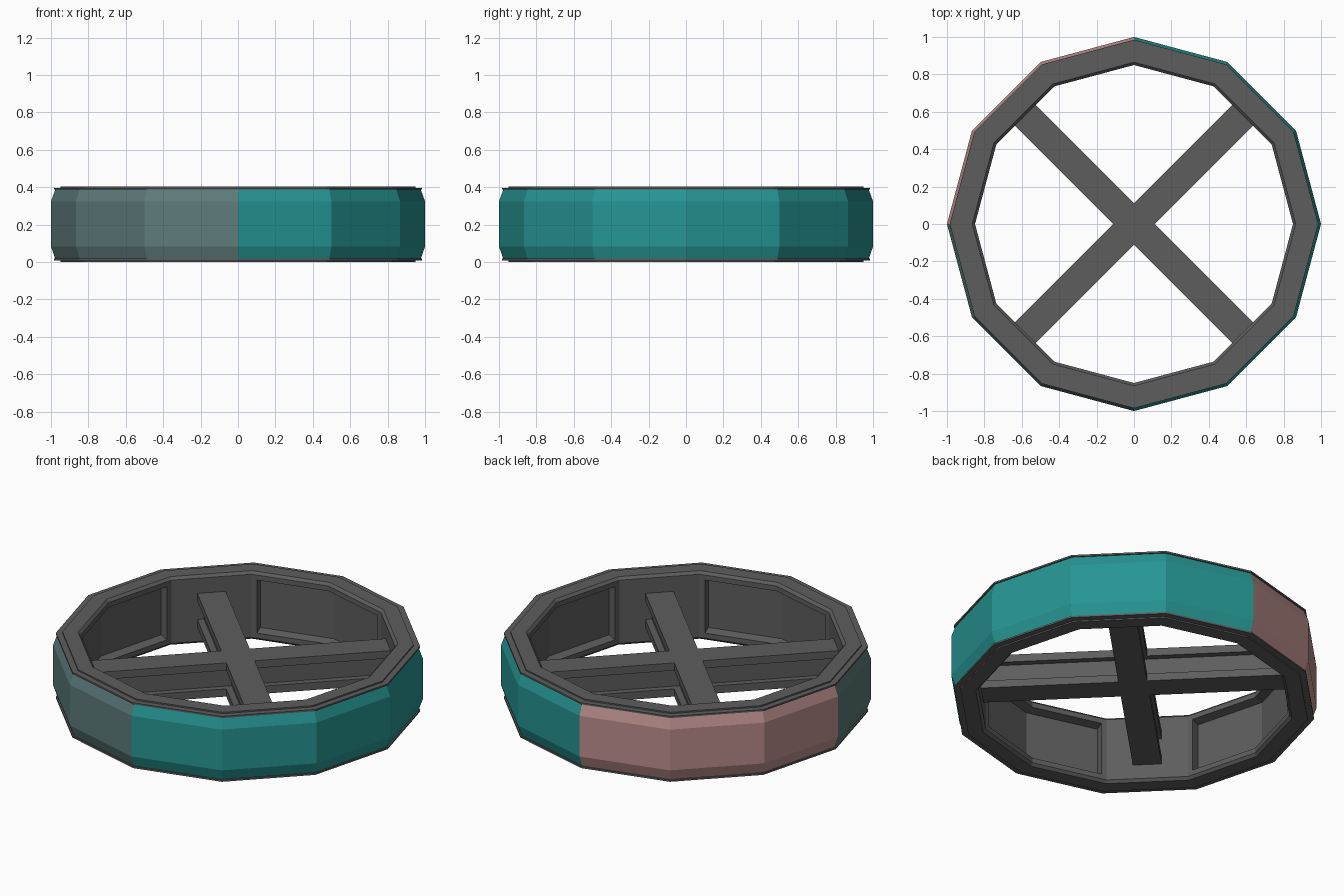
import bpy, bmesh, math
from mathutils import Vector

if "Cube" in bpy.data.objects:
    bpy.data.objects.remove(bpy.data.objects["Cube"])

SIDES = 12
H = 0.405


def material(name, col):
    m = bpy.data.materials.new(name)
    m.diffuse_color = (*col, 1)
    m.use_nodes = True
    m.node_tree.nodes["Principled BSDF"].inputs["Base Color"].default_value = m.diffuse_color
    return m


GREY = material("dark_grey", (0.110, 0.110, 0.110))
TEAL = material("teal", (0.019, 0.300, 0.290))
SLATE = material("slate_green", (0.109, 0.195, 0.195))
ROSE = material("dusty_rose", (0.480, 0.265, 0.257))


def finish(bm, name, mat):
    bmesh.ops.recalc_face_normals(bm, faces=bm.faces)
    me = bpy.data.meshes.new(name)
    bm.to_mesh(me)
    bm.free()
    me.materials.append(mat)
    ob = bpy.data.objects.new(name, me)
    bpy.context.collection.objects.link(ob)
    return ob


def sweep(profile, start, steps):
    """Sweep a closed (radius, z) profile around z in 30 degree steps."""
    bm = bmesh.new()
    closed = steps == SIDES
    rings = []
    for i in range(steps if closed else steps + 1):
        a = math.radians(start + i * 360 / SIDES)
        rings.append([bm.verts.new((r * math.cos(a), r * math.sin(a), z))
                      for r, z in profile])
    n = len(profile)
    for i in range(steps):
        a, b = rings[i], rings[(i + 1) % len(rings)]
        for j in range(n):
            k = (j + 1) % n
            bm.faces.new((a[j], b[j], b[k], a[k]))
    if not closed:
        bm.faces.new(rings[0])
        bm.faces.new(rings[-1])
    return bm


# Ring frame: stepped rims above and below, bevelled inner edge
half = [(0.85, 0.39), (0.865, H), (0.95, H), (0.95, 0.397), (0.985, 0.397), (0.985, 0.387), (0.96, 0.387)]
ring = sweep(half + [(r, H - z) for r, z in reversed(half)], 0, SIDES)
bmesh.ops.recalc_face_normals(ring, faces=ring.faces)

# Recessed panels on the inner wall between the spokes
for q in range(4):
    d = Vector((math.cos(q * math.pi / 2), math.sin(q * math.pi / 2), 0))
    panel = [f for f in ring.faces
             if f.calc_center_median().xy.length < 0.83 and abs(f.normal.z) < 0.1
             and f.calc_center_median().normalized().dot(d) > 0.8]
    bmesh.ops.inset_region(ring, faces=panel, thickness=0.03, use_even_offset=True)
    bmesh.ops.inset_region(ring, faces=panel, thickness=0.012, use_even_offset=True)
    for v in {v for f in panel for v in f.verts}:
        v.co.x *= 1.06
        v.co.y *= 1.06
finish(ring, "ring_frame", GREY)

# Coloured outer bands, one per quarter
band = [(0.955, 0.012), (0.975, 0.012), (1.0, 0.083), (1.0, 0.325), (0.975, 0.393), (0.955, 0.393)]
for name, start, mat in (("band_back_right", 0, TEAL), ("band_back_left", 90, ROSE),
                         ("band_front_left", 180, SLATE), ("band_front_right", 270, TEAL)):
    finish(sweep(band, start, 3), name, mat)

# Crossed I-beam spokes
W, T, Z0, Z1, F = 0.078, 0.042, 0.10, 0.30, 0.045
section = [(-W, Z0), (W, Z0), (W, Z0 + F), (T, Z0 + F), (T, Z1 - F), (W, Z1 - F),
           (W, Z1), (-W, Z1), (-W, Z1 - F), (-T, Z1 - F), (-T, Z0 + F), (-W, Z0 + F)]
for i, deg in enumerate((45, 135)):
    bm = bmesh.new()
    f = bm.faces.new([bm.verts.new((-0.83, y, z)) for y, z in section])
    ext = bmesh.ops.extrude_face_region(bm, geom=[f], use_keep_orig=True)
    bmesh.ops.translate(bm, vec=(1.66, 0, 0),
                        verts=[g for g in ext["geom"] if isinstance(g, bmesh.types.BMVert)])
    ob = finish(bm, f"spoke_beam_{i + 1}", GREY)
    ob.rotation_euler.z = math.radians(deg)
